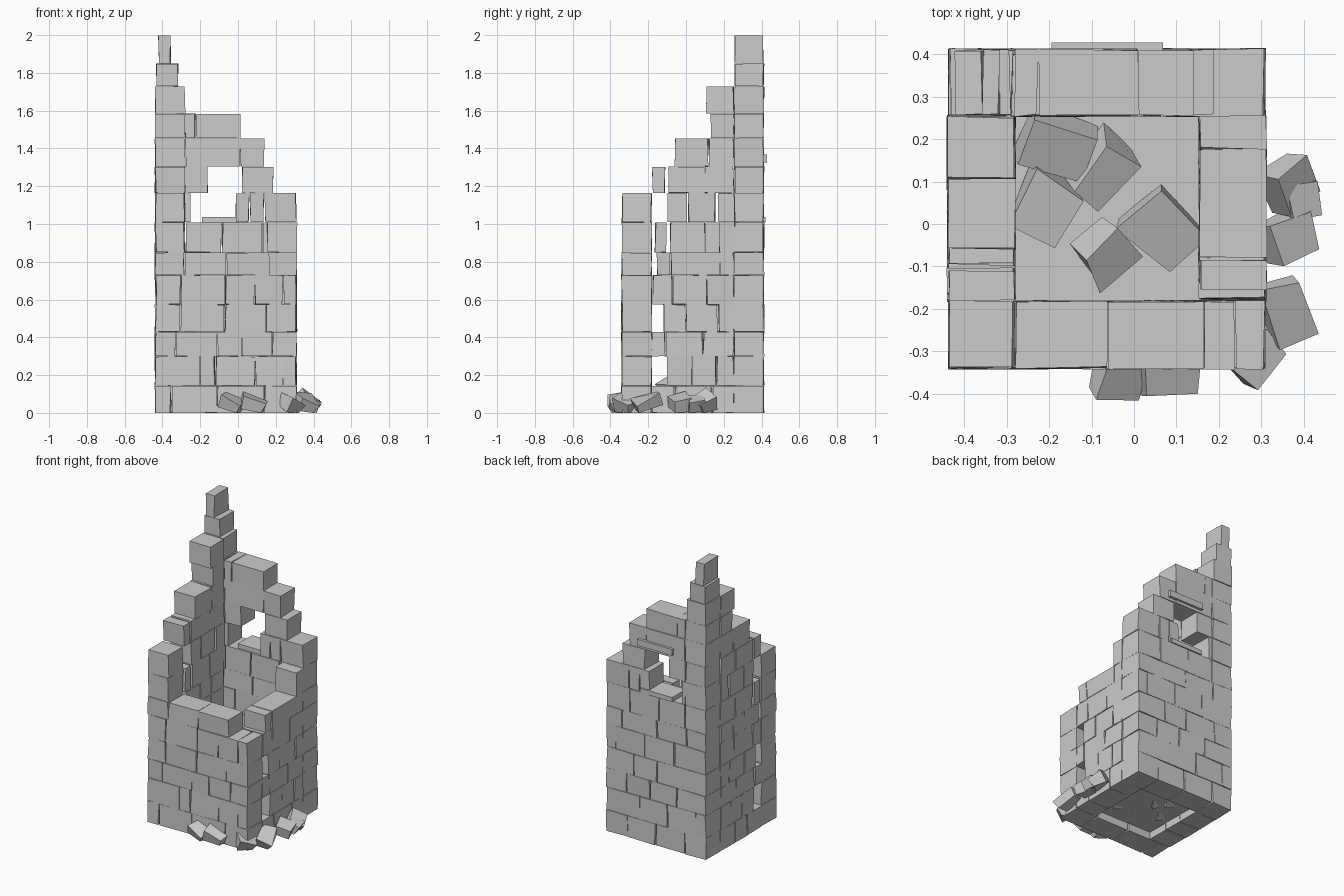
import bpy, bmesh, random
from mathutils import Matrix, Vector, Euler

if "Cube" in bpy.data.objects:
    bpy.data.objects.remove(bpy.data.objects["Cube"])

random.seed(4)
# Course heights and wall planes
Z = [0, .145, .30, .43, .575, .73, .85, 1.01, 1.165, 1.305, 1.455, 1.585, 1.73, 1.85, 2.0]
XL, XLI, XRI, XR = -.438, -.282, .155, .31
YF, YFI, YBI, YB = -.34, -.183, .256, .411
GAP = .003


def block(bm, lo, hi, jitter=.004, rot=None):
    """Rough stone between two corners, optionally rotated."""
    lo, hi = Vector(lo), Vector(hi)
    mid, size = (lo + hi) / 2, hi - lo
    r = Euler(rot).to_matrix().to_4x4() if rot else Matrix()
    m = Matrix.Translation(mid) @ r @ Matrix.Diagonal((*size, 1))
    for v in bmesh.ops.create_cube(bm, size=1, matrix=m)['verts']:
        j = Vector([random.uniform(-jitter, jitter) for _ in range(3)])
        if not rot:
            j.z *= .3
        v.co += j
        v.co.z = min(max(v.co.z, 0), 2)


def finish(bm, name):
    me = bpy.data.meshes.new(name)
    bm.to_mesh(me)
    bm.free()
    bpy.context.collection.objects.link(bpy.data.objects.new(name, me))


def wall(name, courses, along_x, a, b):
    """courses: {course: list of runs}; each run is a list of joint positions."""
    bm = bmesh.new()
    for c, runs in courses.items():
        for run in runs:
            for s, e in zip(run, run[1:]):
                s, e = s + GAP, e - GAP
                z0, z1 = Z[c], Z[c + 1] - .002
                if along_x:
                    block(bm, (s, a, z0), (e, b, z1))
                else:
                    block(bm, (a, s, z0), (b, e, z1))
    finish(bm, name)


# Front wall: full to course 4, broken right end, tall left corner
front = {
    0: [[XL, -.355, -.11, .14, XR]],
    1: [[XL, -.20, -.12, .09, .235, XR]],
    2: [[XL, -.33, -.11, .02, .18, XR]],
    3: [[XL, -.305, -.07, .15, XR]],
    4: [[XL, -.305, -.07, .09, .24, XR]],
    5: [[XL, XLI, -.06, .17]],
    6: [[XL, XLI]],
    7: [[XL, XLI]],
}
wall("front_wall", front, True, YF, YFI)

# Back wall: window opening, stepped ruin rising to the left corner
back = {
    0: [[XL, -.28, -.06, .15, XR]],
    1: [[XL, -.36, -.15, .06, XR]],
    2: [[XL, -.22, -.02, .16, XR]],
    3: [[XL, -.30, -.07, .10, XR]],
    4: [[XL, -.20, .02, .24, XR]],
    5: [[XL, -.29, -.07, .19, XR]],
    6: [[XL, -.28, -.085, .13, XR]],
    7: [[XL, -.285, -.25], [-.015, .06, .14, XR]],
    8: [[XL, -.285, -.16], [.02, .19]],
    9: [[XL, -.28, .01, .14]],
    10: [[XL, -.285, -.225, .015]],
    11: [[XL, -.29]],
    12: [[-.435, -.315]],
    13: [[-.425, -.355]],
}
wall("back_wall", back, True, YBI, YB)

# Left wall: stepped, with narrow slits beside the front corner
left = {
    0: [[YFI, -.03, .1, YBI]],
    1: [[-.10, .03, .15, YBI]],
    2: [[YFI, -.11, .09, YBI]],
    3: [[-.12, .0, .16, YBI]],
    4: [[-.178, -.09, .11, YBI]],
    5: [[-.155, .0, .12, YBI]],
    6: [[-.165, -.10], [-.085, .10, YBI]],
    7: [[-.10, .01, .155], [.17, YBI]],
    8: [[-.18, -.11], [-.095, .10, YBI]],
    9: [[-.06, .12, YBI]],
    10: [[.13, YBI]],
    11: [[.105, YBI]],
}
wall("left_wall", left, False, XL, XLI)

# Right wall: same slits, collapsed lower
right = {
    0: [[YFI, -.06, .14, YBI]],
    1: [[-.10, .03, .16, YBI]],
    2: [[YFI, -.11, .09, YBI]],
    3: [[-.12, .0, .17, YBI]],
    4: [[-.178, -.07, .11, YBI]],
    5: [[-.155, -.08, .18, YBI]],
    6: [[.175, YBI]],
}
wall("right_wall", right, False, XRI, XR)

# Window sill and lintel proud of the back wall
for name, x0, x1, z0, z1 in [("window_sill", -.19, .05, 1.008, 1.038),
                             ("window_lintel", -.195, .068, 1.325, 1.368)]:
    bm = bmesh.new()
    block(bm, (x0, .27 if z0 < 1.2 else .38, z0), (x1, .428 if z0 > 1.2 else .42, z1), 0)
    finish(bm, name)

# Floor inside the tower
bm = bmesh.new()
block(bm, (XLI - .01, YFI - .01, .05), (XRI + .01, YBI + .01, .08), 0)
finish(bm, "floor")


def rubble(name, stones):
    bm = bmesh.new()
    for x, y, z, sx, sy, sz, rot in stones:
        h = Vector((sx, sy, sz)) / 2
        block(bm, Vector((x, y, z)) - h, Vector((x, y, z)) + h, .012, rot)
    finish(bm, name)


# Fallen stones inside
rubble("inner_rubble", [
    (-.18, .185, .12, .17, .12, .10, (.4, .2, -.3)),
    (-.075, .13, .11, .15, .09, .10, (.4, -.3, .9)),
    (-.21, .045, .11, .12, .14, .09, (.2, .2, -.5)),
    (-.07, -.07, .13, .12, .10, .11, (.5, .1, .7)),
    (.065, -.005, .11, .16, .12, .09, (.2, .2, -.8)),
])
# Fallen stones outside, at the front and right
rubble("outer_rubble", [
    (-.03, -.36, .05, .11, .10, .07, (.3, .4, -.1)),
    (.08, -.35, .045, .13, .09, .08, (.2, .3, .15)),
    (.28, -.32, .045, .11, .08, .07, (.4, .3, .8)),
    (.355, -.20, .05, .10, .14, .07, (.4, .2, .3)),
    (.365, -.03, .05, .11, .09, .07, (.3, .3, .4)),
    (.365, .10, .055, .10, .10, .08, (.5, .4, .7)),
    (.39, .05, .05, .07, .08, .06, (.2, .5, .2)),
])
